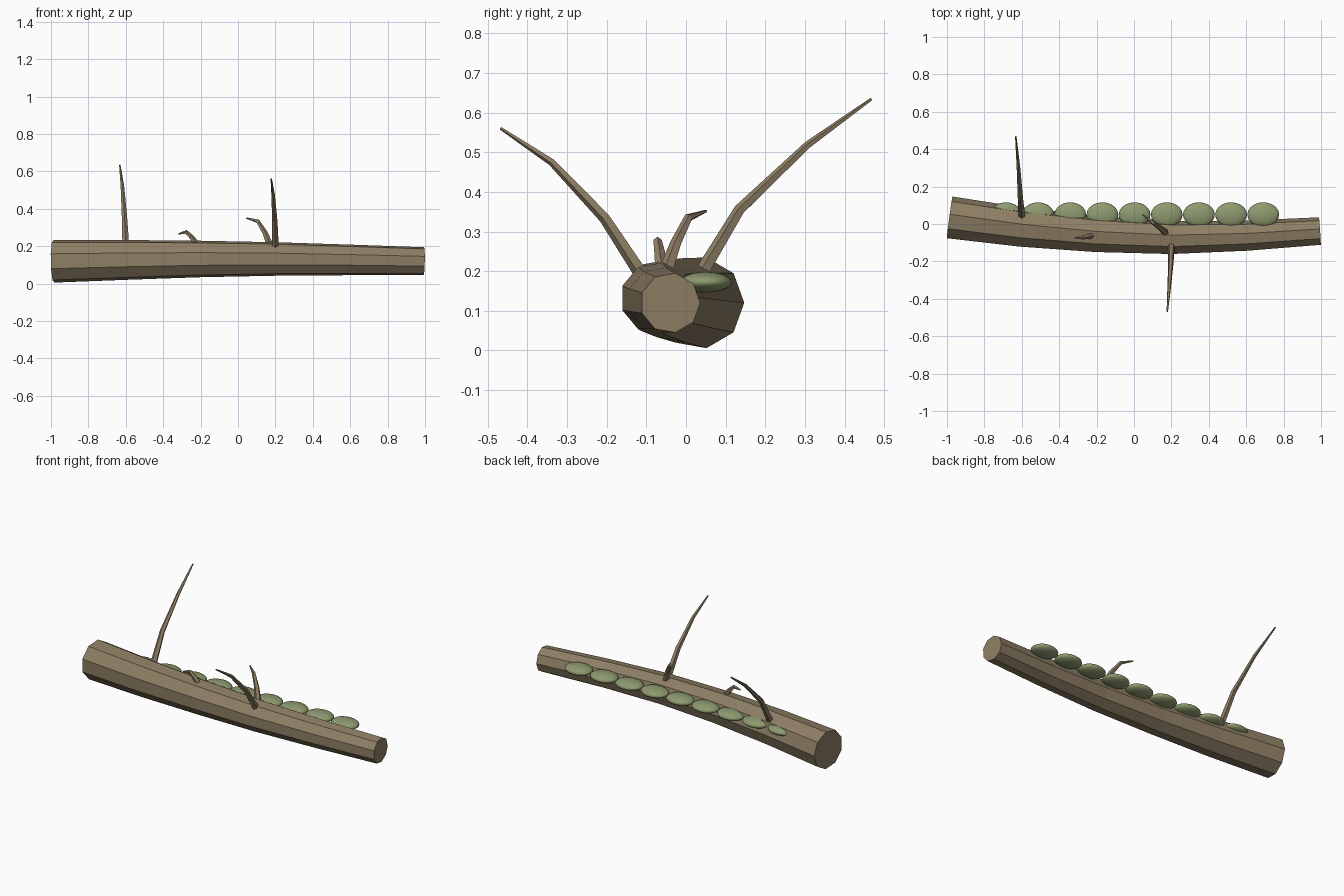
import bpy, bmesh, math
from mathutils import Vector

cube = bpy.data.objects.get("Cube")
if cube:
    bpy.data.objects.remove(cube, do_unlink=True)


def material(name, rgb):
    m = bpy.data.materials.new(name)
    m.use_nodes = True
    m.diffuse_color = (*rgb, 1)
    m.node_tree.nodes["Principled BSDF"].inputs["Base Color"].default_value = (*rgb, 1)
    return m


wood = material("bark brown", (0.27, 0.21, 0.128))
green = material("moss green", (0.27, 0.325, 0.16))


def tube(name, path, radii, sides, ref):
    """Tapered faceted limb swept along a path, capped at both ends."""
    pts = [Vector(p) for p in path]
    bm = bmesh.new()
    rings = []
    for i, p in enumerate(pts):
        t = (pts[min(i + 1, len(pts) - 1)] - pts[max(i - 1, 0)]).normalized()
        n = Vector(ref).cross(t).normalized()
        b = t.cross(n)
        angles = [math.tau * k / sides for k in range(sides)]
        rings.append([bm.verts.new(p + radii[i] * (math.cos(a) * n + math.sin(a) * b))
                      for a in angles])
    for r, s in zip(rings, rings[1:]):
        for k in range(sides):
            j = (k + 1) % sides
            bm.faces.new((r[k], r[j], s[j], s[k]))
    bm.faces.new(rings[0])
    bm.faces.new(rings[-1])
    bmesh.ops.recalc_face_normals(bm, faces=bm.faces)
    me = bpy.data.meshes.new(name)
    bm.to_mesh(me)
    bm.free()
    me.materials.append(wood)
    ob = bpy.data.objects.new(name, me)
    bpy.context.collection.objects.link(ob)
    return ob


# Curved, tapering nine-sided log
tube("log",
     [(-0.986, 0.032, 0.12), (-0.6, -0.02, 0.127), (-0.2, -0.057, 0.132),
      (0.2, -0.075, 0.132), (0.6, -0.065, 0.127), (0.994, -0.04, 0.12)],
     [0.116, 0.108, 0.099, 0.091, 0.083, 0.076], 9, (0, 0, 1))

# Long branches
long_radii = [0.019, 0.015, 0.01, 0.004]
tube("back_branch",
     [(-0.6, 0.043, 0.2), (-0.607, 0.136, 0.355), (-0.618, 0.307, 0.518), (-0.632, 0.468, 0.634)],
     long_radii, 5, (1, 0, 0))
tube("front_branch",
     [(0.2, -0.113, 0.195), (0.197, -0.205, 0.335), (0.188, -0.338, 0.475), (0.178, -0.468, 0.561)],
     long_radii, 5, (1, 0, 0))

# Short hooked twigs
tube("left_twig",
     [(0.172, -0.05, 0.2), (0.145, -0.025, 0.27), (0.104, 0.006, 0.335), (0.046, 0.05, 0.351)],
     [0.019, 0.015, 0.011, 0.004], 5, (1, 0, 0))
tube("right_twig",
     [(-0.225, -0.063, 0.215), (-0.248, -0.067, 0.248), (-0.277, -0.072, 0.276), (-0.318, -0.074, 0.266)],
     [0.016, 0.014, 0.011, 0.004], 5, (0, 1, 0))

# Row of flattened fungus caps along the back
for i in range(9):
    bpy.ops.mesh.primitive_uv_sphere_add(segments=20, ring_count=12, radius=1,
                                         location=(-0.685 + 0.172 * i, 0.05, 0.172))
    cap = bpy.context.object
    cap.name = f"fungus_cap_{i + 1}"
    cap.scale = (0.085, 0.066, 0.026)
    bpy.ops.object.transform_apply(location=False, rotation=False, scale=True)
    bpy.ops.object.shade_smooth()
    cap.data.materials.append(green)
